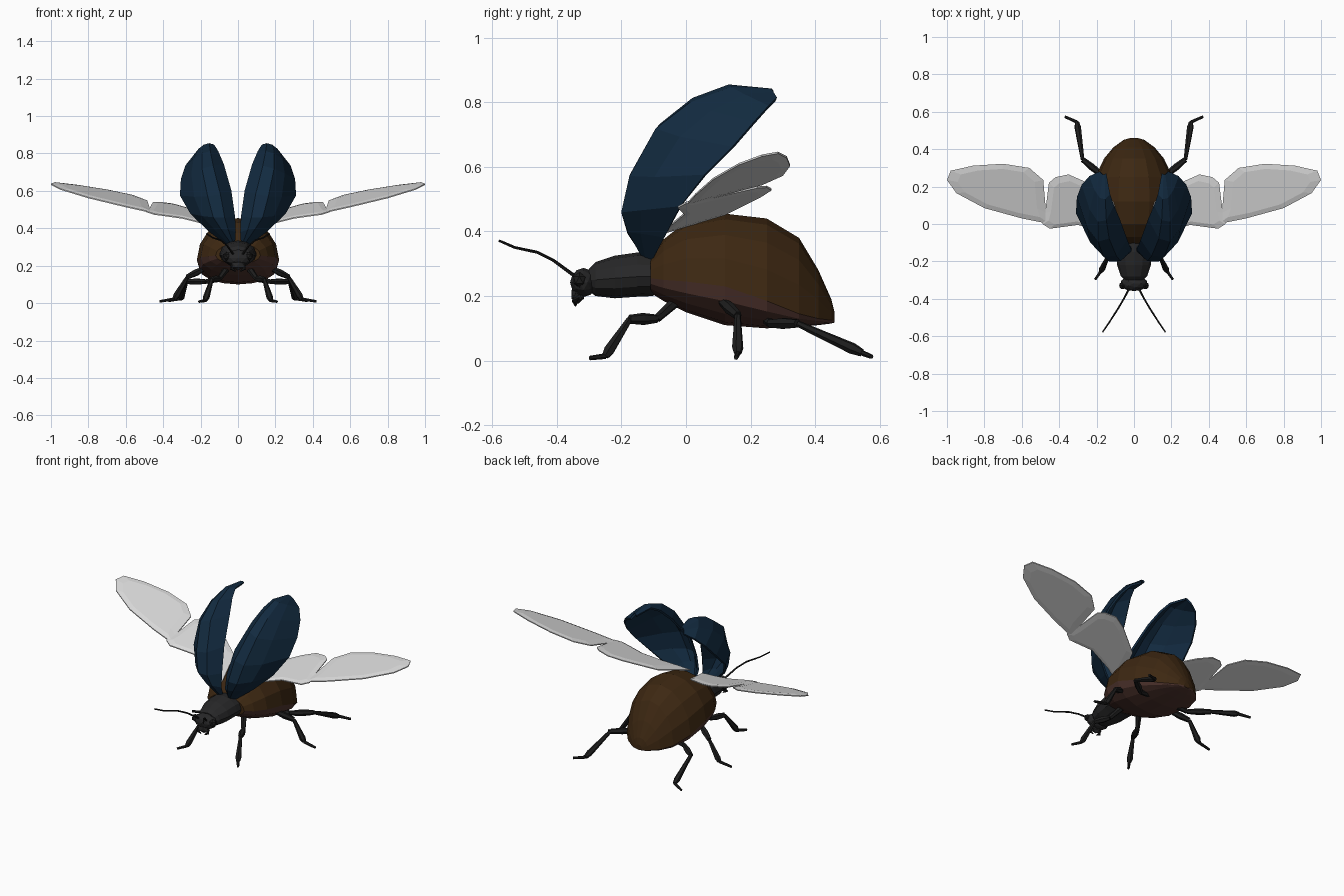
import bpy, bmesh, math
from mathutils import Vector

cube = bpy.data.objects.get("Cube")
if cube:
    bpy.data.objects.remove(cube)


def material(name, rgb, rough=0.6):
    m = bpy.data.materials.new(name)
    m.use_nodes = True
    m.diffuse_color = (*rgb, 1)
    bsdf = m.node_tree.nodes["Principled BSDF"]
    bsdf.inputs["Base Color"].default_value = (*rgb, 1)
    bsdf.inputs["Roughness"].default_value = rough
    return m


BLUE = material("dark blue", (0.006, 0.023, 0.05))
BROWN = material("dark brown", (0.047, 0.021, 0.006))
BELLY = material("reddish brown", (0.08, 0.035, 0.027))
GREY = material("charcoal", (0.02, 0.02, 0.021))
BLACK = material("black", (0.012, 0.012, 0.012))
WING = material("pale grey", (0.7, 0.7, 0.7))


def finish(bm, name, mats, mirror=False):
    """Turn a bmesh into an object, optionally mirrored across x."""
    bmesh.ops.recalc_face_normals(bm, faces=bm.faces)
    mesh = bpy.data.meshes.new(name)
    bm.to_mesh(mesh)
    bm.free()
    ob = bpy.data.objects.new(name, mesh)
    bpy.context.collection.objects.link(ob)
    for m in mats:
        mesh.materials.append(m)
    if mirror:
        ob.modifiers.new("Mirror", 'MIRROR').use_mirror_merge = False
    return ob


def loft(bm, rings, closed=True, caps=True, rule=None):
    """Bridge a list of point rings with quads."""
    rows = [[bm.verts.new(p) for p in r] for r in rings]
    n = len(rows[0])
    for a, b in zip(rows, rows[1:]):
        for i in range(n if closed else n - 1):
            j = (i + 1) % n
            f = bm.faces.new((a[i], a[j], b[j], b[i]))
            if rule:
                f.material_index = rule(i)
    if caps:
        bm.faces.new(rows[0])
        bm.faces.new(rows[-1])


def body_ring(y, half, bottom, seam, top, n=8):
    """Oval section with its widest line at the seam height."""
    pts = []
    for i in range(2 * n):
        a = math.pi * i / n
        s = math.sin(a)
        z = seam + s * ((top - seam) if s > 0 else (seam - bottom))
        pts.append((half * math.cos(a), y, z))
    return pts


def tube(bm, points, radii, sides=6):
    """Straight-sided tube through points with varying radius."""
    pts = [Vector(p) for p in points]
    rings = []
    for i, p in enumerate(pts):
        d = (pts[min(i + 1, len(pts) - 1)] - pts[max(i - 1, 0)]).normalized()
        u = d.cross(Vector((0.3, 0.2, 1))).normalized()
        v = d.cross(u)
        rings.append([p + radii[i] * (u * math.cos(t) + v * math.sin(t))
                      for t in (math.tau * k / sides for k in range(sides))])
    loft(bm, rings)


def blob(name, loc, scale, mat, mirror=False, level=2):
    bm = bmesh.new()
    bmesh.ops.create_icosphere(bm, subdivisions=level, radius=1)
    bmesh.ops.scale(bm, vec=scale, verts=bm.verts)
    bmesh.ops.translate(bm, vec=loc, verts=bm.verts)
    return finish(bm, name, [mat], mirror)


# Abdomen: brown back, reddish belly below the seam
bm = bmesh.new()
loft(bm, [body_ring(*r) for r in (
    (-0.11, 0.12, 0.21, 0.255, 0.32),
    (-0.07, 0.16, 0.185, 0.25, 0.375),
    (0.0, 0.2, 0.15, 0.245, 0.43),
    (0.12, 0.22, 0.11, 0.23, 0.455),
    (0.25, 0.207, 0.1, 0.185, 0.44),
    (0.35, 0.16, 0.105, 0.145, 0.38),
    (0.41, 0.11, 0.11, 0.13, 0.28),
    (0.45, 0.055, 0.115, 0.125, 0.19),
    (0.46, 0.02, 0.118, 0.125, 0.15))],
    rule=lambda i: 0 if i < 8 else 1)
finish(bm, "abdomen", [BROWN, BELLY])

# Thorax with a narrow neck collar
bm = bmesh.new()
loft(bm, [body_ring(*r, n=6) for r in (
    (-0.3, 0.05, 0.215, 0.25, 0.285),
    (-0.28, 0.07, 0.2, 0.25, 0.305),
    (-0.22, 0.09, 0.193, 0.255, 0.325),
    (-0.15, 0.098, 0.198, 0.26, 0.335),
    (-0.1, 0.1, 0.2, 0.26, 0.33))])
finish(bm, "thorax", [GREY])

# Head
blob("head", (0, -0.317, 0.242), (0.073, 0.042, 0.045), GREY)
blob("snout", (0, -0.335, 0.205), (0.042, 0.022, 0.03), GREY, level=1)
blob("eye", (0.06, -0.33, 0.25), (0.022, 0.022, 0.024), BLACK, True, 1)
bm = bmesh.new()
tube(bm, [(0.03, -0.335, 0.205), (0.035, -0.345, 0.185), (0.012, -0.342, 0.17)],
     [0.012, 0.01, 0.003], 5)
finish(bm, "mandible", [BLACK], True)
bm = bmesh.new()
tube(bm, [(0.025, -0.345, 0.262), (0.06, -0.41, 0.31), (0.09, -0.46, 0.335),
          (0.135, -0.53, 0.35), (0.168, -0.578, 0.371)],
     [0.006, 0.005, 0.005, 0.0045, 0.004], 5)
finish(bm, "antenna", [BLACK], True)

# Legs: hip, knee, ankle, toe
LEGS = {
    "front": [(0.06, -0.03, 0.185), (0.1, -0.09, 0.13), (0.14, -0.175, 0.128),
              (0.175, -0.25, 0.014), (0.208, -0.297, 0.008)],
    "middle": [(0.1, 0.085, 0.18), (0.18, 0.11, 0.185), (0.27, 0.16, 0.14),
               (0.34, 0.16, 0.022), (0.42, 0.155, 0.009)],
    "rear": [(0.1, 0.25, 0.13), (0.17, 0.26, 0.115), (0.275, 0.345, 0.115),
             (0.305, 0.545, 0.024), (0.37, 0.574, 0.012)],
}
for name, (hip, trochanter, knee, ankle, toe) in LEGS.items():
    bm = bmesh.new()
    mid = Vector(trochanter).lerp(Vector(knee), 0.5)
    tube(bm, [hip, trochanter], [0.018, 0.013])
    tube(bm, [trochanter, mid, knee], [0.013, 0.019, 0.014])
    tube(bm, [knee, Vector(knee).lerp(Vector(ankle), 0.85), ankle],
         [0.01, 0.018, 0.012])
    tube(bm, [ankle, toe], [0.009, 0.007])
    finish(bm, name + "_leg", [BLACK], True)

# Raised wing cases: inner rim, crest and outer rim at each station
STATIONS = [
    ((0.02, -0.115, 0.32), (0.035, -0.13, 0.32), (0.05, -0.105, 0.31)),
    ((0.016, -0.14, 0.38), (0.09, -0.175, 0.4), (0.15, -0.065, 0.385)),
    ((0.02, -0.13, 0.46), (0.13, -0.195, 0.46), (0.25, -0.015, 0.48)),
    ((0.04, -0.08, 0.6), (0.16, -0.17, 0.57), (0.305, 0.06, 0.575)),
    ((0.08, 0.03, 0.74), (0.19, -0.09, 0.715), (0.3, 0.145, 0.66)),
    ((0.11, 0.1, 0.81), (0.19, 0.015, 0.795), (0.275, 0.21, 0.735)),
    ((0.13, 0.16, 0.842), (0.18, 0.14, 0.842), (0.235, 0.255, 0.785)),
    ((0.15, 0.27, 0.83), (0.165, 0.265, 0.835), (0.18, 0.28, 0.81)),
]
rows = []
for a, b, c in STATIONS:
    a, b, c = Vector(a), Vector(b), Vector(c)
    ctrl = b * 2 - (a + c) / 2
    rows.append([a * (1 - t) ** 2 + ctrl * 2 * t * (1 - t) + c * t * t
                 for t in (0, 0.25, 0.5, 0.75, 1)])
bm = bmesh.new()
loft(bm, rows, closed=False, caps=False)
case = finish(bm, "wing_case", [BLUE])
solid = case.modifiers.new("Thickness", 'SOLIDIFY')
solid.thickness = 0.012
solid.offset = 0
case.modifiers.new("Mirror", 'MIRROR')

# Flight wings: two thin panels on one tilted plane, split by a notch
PANELS = {
    "inner_wing": [(0.04, -0.1), (0.15, -0.05), (0.3, -0.005), (0.45, -0.025),
                   (0.49, 0.0), (0.475, 0.06), (0.455, 0.22), (0.42, 0.25),
                   (0.35, 0.265), (0.27, 0.23), (0.11, 0.12)],
    "outer_wing": [(0.45, 0.0), (0.6, 0.03), (0.8, 0.085), (0.95, 0.165),
                   (1.0, 0.235), (0.98, 0.285), (0.86, 0.312), (0.7, 0.322),
                   (0.56, 0.3), (0.485, 0.235), (0.525, 0.215), (0.47, 0.06)],
}
PANELS["outer_wing"].remove((0.525, 0.215))
for name, outline in PANELS.items():
    cx = sum(p[0] for p in outline) / len(outline)
    cy = sum(p[1] for p in outline) / len(outline)

    def ring(shrink, lift):
        pts = []
        for x, y in outline:
            x, y = cx + (x - cx) * shrink, cy + (y - cy) * shrink
            pts.append((x, y, 0.404 + 0.173 * x + 0.247 * y + lift))
        return pts

    bm = bmesh.new()
    loft(bm, [ring(0.8, -0.006), ring(1, -0.003), ring(1, 0.003), ring(0.8, 0.009)])
    finish(bm, name, [WING], True)
